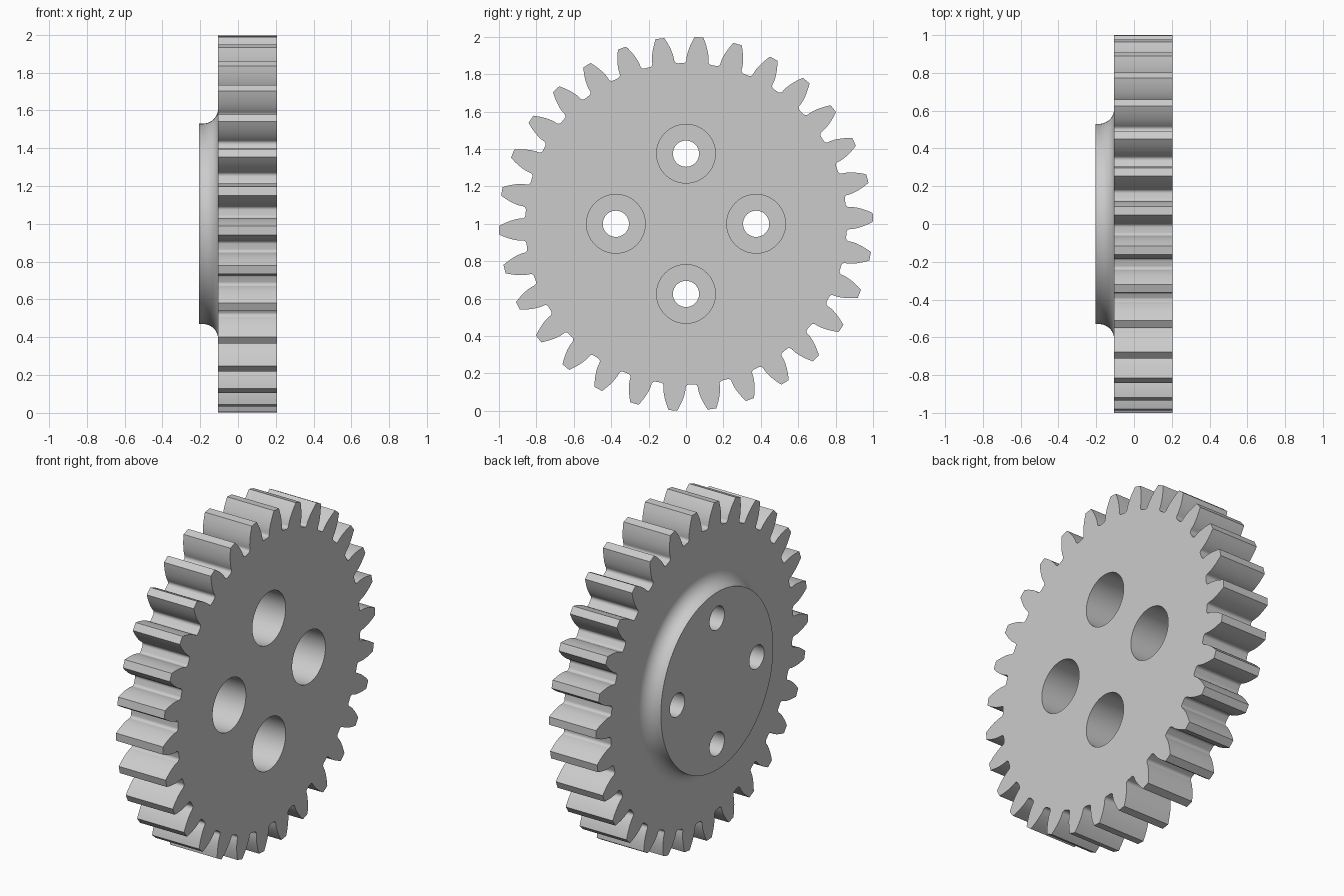
import bpy, bmesh
from math import sin, cos, tan, acos, sqrt, pi, radians

cube = bpy.data.objects.get("Cube")
if cube:
    bpy.data.objects.remove(cube, do_unlink=True)

# Spur gear proportions
TEETH = 30
TIP = 1.0
MODULE = 2 * TIP / (TEETH + 2)
PITCH = MODULE * TEETH / 2
ROOT = PITCH - 1.25 * MODULE
BASE = PITCH * cos(radians(20))
PHASE = radians(86)
BACK, FACE, HUB_END = -0.105, 0.205, -0.205

steel = bpy.data.materials.new("plain grey")
steel.use_nodes = True
grey = (0.6, 0.6, 0.6, 1)
steel.diffuse_color = grey
steel.node_tree.nodes["Principled BSDF"].inputs["Base Color"].default_value = grey


def ring(radius, y=0, z=1, count=128):
    return [(y + radius * cos(2 * pi * i / count), z + radius * sin(2 * pi * i / count))
            for i in range(count)]


def loft(name, sections):
    """Solid along x from (x, outline) sections, capped at both ends."""
    bm = bmesh.new()
    rows = [[bm.verts.new((x, y, z)) for y, z in outline] for x, outline in sections]
    for a, b in zip(rows, rows[1:]):
        for i in range(len(a)):
            bm.faces.new((a[i - 1], a[i], b[i], b[i - 1]))
    bm.faces.new(rows[0])
    bm.faces.new(rows[-1])
    bmesh.ops.recalc_face_normals(bm, faces=bm.faces)
    mesh = bpy.data.meshes.new(name)
    bm.to_mesh(mesh)
    bm.free()
    mesh.materials.append(steel)
    obj = bpy.data.objects.new(name, mesh)
    bpy.context.collection.objects.link(obj)
    return obj


def involute(angle):
    return tan(angle) - angle


def tooth_outline():
    """Involute teeth with rounded roots."""
    def half_angle(r):
        return pi / (2 * TEETH) + involute(radians(20)) - involute(acos(min(1, BASE / r)))

    fillet = 0.018
    side = []
    for i in range(5):
        t = pi / 2 * i / 4
        side.append((half_angle(BASE) + fillet * (1 - sin(t)) / ROOT,
                     ROOT + fillet * (1 - cos(t))))
    for i in range(8):
        r = BASE + (TIP - BASE) * i / 7
        side.append((half_angle(r), r))
    tooth = [(-a, r) for a, r in side] + side[::-1]
    points = []
    for k in range(TEETH):
        centre = PHASE + 2 * pi * k / TEETH
        points += [(r * cos(centre + a), 1 + r * sin(centre + a)) for a, r in tooth]
    return points


def combine(target, tool, operation):
    mod = target.modifiers.new("join", "BOOLEAN")
    mod.operation, mod.solver, mod.object = operation, "EXACT", tool
    bpy.context.view_layer.objects.active = target
    bpy.ops.object.modifier_apply(modifier=mod.name)
    bpy.data.objects.remove(tool, do_unlink=True)


# Toothed wheel
outline = tooth_outline()
gear = loft("gear_wheel", [(BACK, outline), (FACE, outline)])

# Round hub on one side, with a concave fillet running into the wheel
HUB_R, FILLET = 0.53, 0.08
hub_sections = [(HUB_END, ring(HUB_R))]
for i in range(11):
    t = pi / 2 * i / 10
    hub_sections.append((BACK - FILLET + FILLET * sin(t),
                         ring(HUB_R + FILLET * (1 - cos(t)))))
hub_sections.append((BACK + 0.05, ring(HUB_R + FILLET)))
combine(gear, loft("hub", hub_sections), "UNION")

# Four stepped bolt holes
for k in range(4):
    y, z = 0.375 * cos(k * pi / 2), 1 + 0.375 * sin(k * pi / 2)
    for radius, start in ((0.157, BACK + 0.005), (0.07, -0.4)):
        hole = ring(radius, y, z, 64)
        combine(gear, loft("hole_cutter", [(start, hole), (0.4, hole)]), "DIFFERENCE")

# Smooth curved walls, flat faces
bpy.ops.object.select_all(action="DESELECT")
gear.select_set(True)
bpy.context.view_layer.objects.active = gear
bpy.ops.object.shade_smooth_by_angle(angle=radians(30))
weights = gear.modifiers.new("flat faces", "WEIGHTED_NORMAL")
weights.keep_sharp = True
